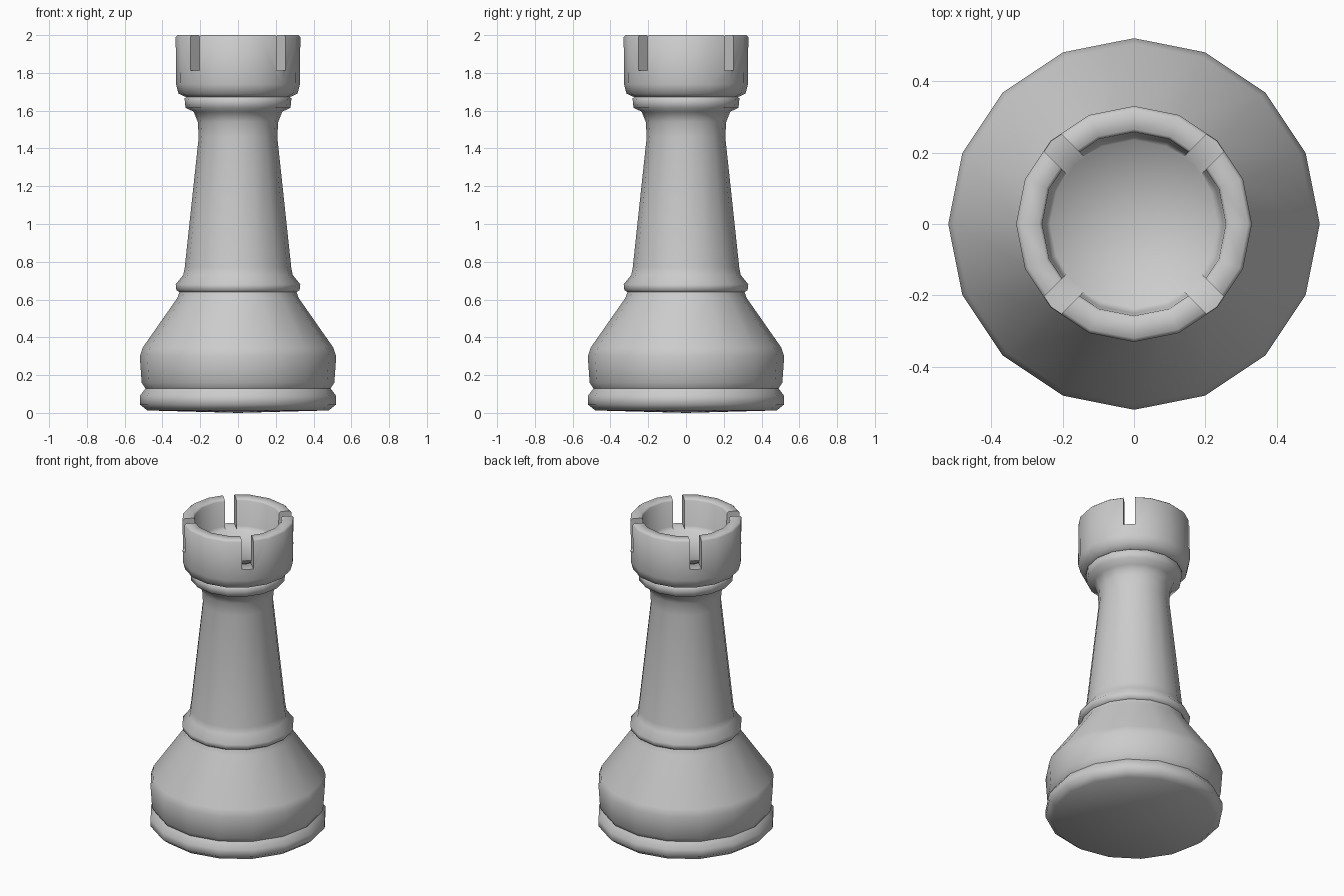
import bpy, bmesh
from math import pi, cos, sin, radians
from mathutils import Matrix

if "Cube" in bpy.data.objects:
    bpy.data.objects.remove(bpy.data.objects["Cube"])

SIDES = 16


def lathe(name, profile):
    """Revolve (radius, z) points; radius 0 makes a pole."""
    bm = bmesh.new()
    rings = []
    for r, z in profile:
        n = 1 if r == 0 else SIDES
        rings.append([bm.verts.new((r * cos(2 * pi * i / SIDES),
                                    r * sin(2 * pi * i / SIDES), z)) for i in range(n)])
    for a, b in zip(rings, rings[1:]):
        for i in range(SIDES):
            j = (i + 1) % SIDES
            quad = [a[i % len(a)], a[j % len(a)], b[j % len(b)], b[i % len(b)]]
            bm.faces.new(list(dict.fromkeys(quad)))
    bmesh.ops.recalc_face_normals(bm, faces=bm.faces)
    mesh = bpy.data.meshes.new(name)
    bm.to_mesh(mesh)
    bm.free()
    obj = bpy.data.objects.new(name, mesh)
    bpy.context.collection.objects.link(obj)
    return obj


def bar_cutter(angle):
    """Long thin box through the axis that opens two opposite slots."""
    bm = bmesh.new()
    bmesh.ops.create_cube(bm, size=1)
    bmesh.ops.scale(bm, vec=(1.0, 0.068, 0.4), verts=bm.verts)
    bmesh.ops.translate(bm, vec=(0, 0, 2.012), verts=bm.verts)
    bmesh.ops.rotate(bm, matrix=Matrix.Rotation(angle, 3, 'Z'), verts=bm.verts)
    mesh = bpy.data.meshes.new("slot_cutter")
    bm.to_mesh(mesh)
    bm.free()
    obj = bpy.data.objects.new("slot_cutter", mesh)
    obj.hide_render = True
    bpy.context.collection.objects.link(obj)
    return obj


# Whole turned body: foot, collar, shaft, head and hollow cup
tower = lathe("tower_piece", [
    (0, 0), (0.48, 0.013), (0.52, 0.045), (0.52, 0.09), (0.49, 0.13),
    (0.51, 0.16), (0.52, 0.3), (0.505, 0.345), (0.32, 0.61),
    (0.31, 0.64), (0.326, 0.65), (0.33, 0.68), (0.29, 0.73), (0.282, 0.77),
    (0.208, 1.46), (0.213, 1.54), (0.235, 1.595),
    (0.278, 1.615), (0.283, 1.665), (0.275, 1.672), (0.315, 1.69), (0.328, 1.74),
    (0.33, 1.99), (0.32, 2.0), (0.265, 2.0), (0.257, 1.99),
    (0.25, 1.83), (0.235, 1.805), (0, 1.795)])

# Four slots in the battlement
bpy.context.view_layer.objects.active = tower
tower.select_set(True)
for angle in (45, 135):
    cutter = bar_cutter(radians(angle))
    mod = tower.modifiers.new("slots", 'BOOLEAN')
    mod.operation = 'DIFFERENCE'
    mod.solver = 'EXACT'
    mod.object = cutter
    bpy.ops.object.modifier_apply(modifier=mod.name)
    bpy.data.objects.remove(cutter)

bpy.ops.object.shade_smooth_by_angle(angle=radians(60))
